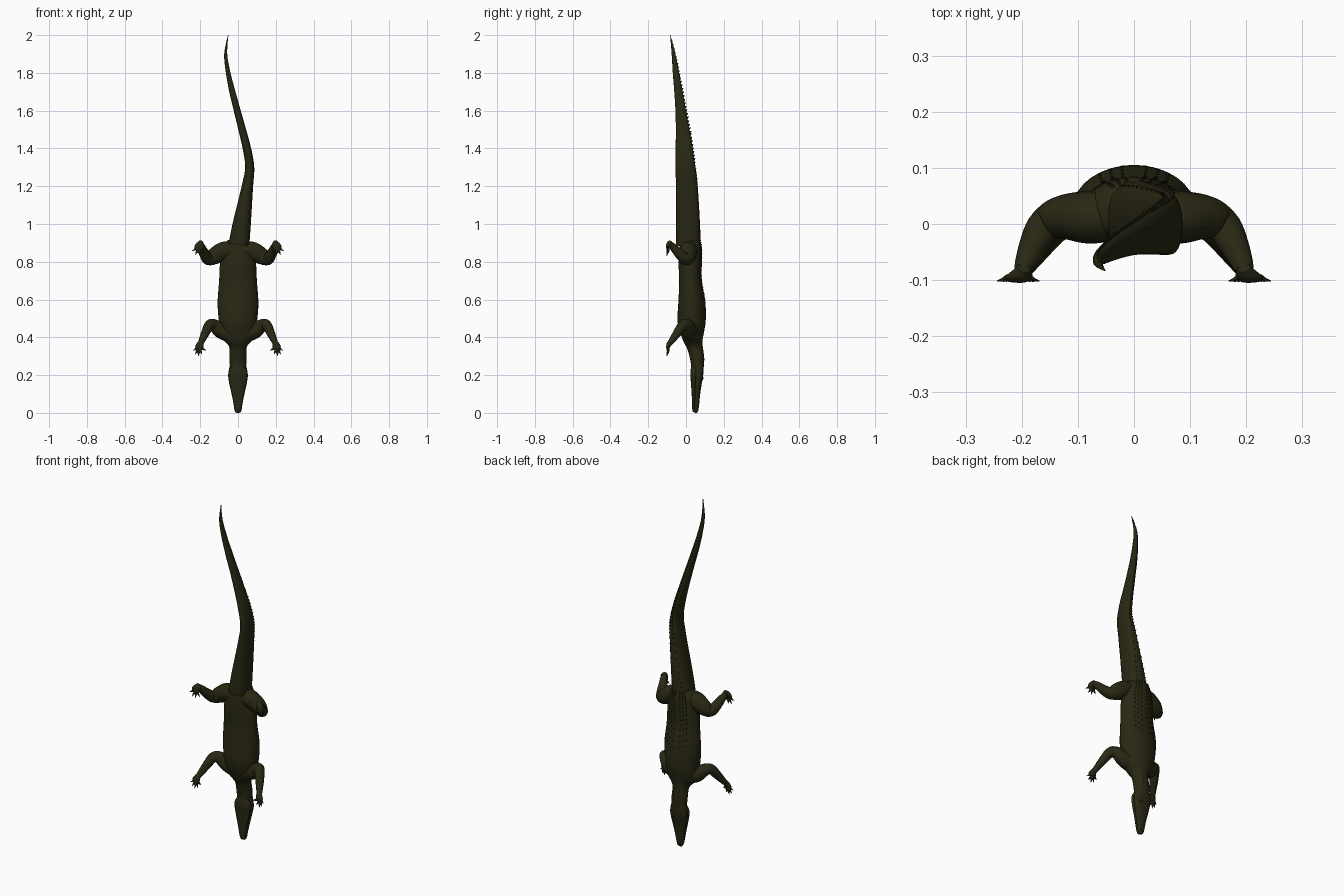
import bpy, bmesh, math
from mathutils import Vector

cube = bpy.data.objects.get("Cube")
if cube:
    bpy.data.objects.remove(cube, do_unlink=True)


def make_material(name, colour):
    mat = bpy.data.materials.new(name)
    mat.use_nodes = True
    mat.diffuse_color = colour
    mat.node_tree.nodes["Principled BSDF"].inputs["Base Color"].default_value = colour
    return mat


olive = make_material("dark olive skin", (.022, .021, .007, 1))
dark = make_material("dark claw", (.012, .011, .005, 1))


def sample(stations, t):
    """Smooth interpolation of (x, y, z, half width, half depth) stations."""
    last = len(stations) - 1
    i = min(int(t), last - 1)
    f = t - i
    picks = [stations[max(0, min(last, i + k))] for k in (-1, 0, 1, 2)]
    out = []
    for a, b, c, d in zip(*picks):
        out.append(b + f * ((c - a) + f * (2 * a - 5 * b + 4 * c - d + f * (3 * (b - c) + d - a))) / 2)
    return out


def frame(stations, t):
    """Centre, side axis, back axis and radii at parameter t."""
    last = len(stations) - 1
    p = sample(stations, t)
    ahead = Vector(sample(stations, min(last, t + .05))[:3])
    behind = Vector(sample(stations, max(0, t - .05))[:3])
    along = (ahead - behind).normalized()
    back = Vector((0, 1, 0))
    back = (back - along * back.dot(along)).normalized()
    return Vector(p[:3]), back.cross(along), back, max(p[3], .0008), max(p[4], .0008)


def surface(stations, t, angle, power=1):
    """Point and outward direction; angle is measured from the back."""
    c, side, back, rx, ry = frame(stations, t)
    s, k = math.sin(angle), math.cos(angle)
    ex = math.copysign(abs(s) ** power, s) * rx
    ey = math.copysign(abs(k) ** power, k) * ry
    return c + side * ex + back * ey, (side * s / rx + back * k / ry).normalized()


def add_loft(bm, stations, sides=20, steps=4, power=1):
    rings = []
    count = (len(stations) - 1) * steps
    for j in range(count + 1):
        rings.append([bm.verts.new(surface(stations, j / steps, math.tau * k / sides, power)[0])
                      for k in range(sides)])
    for low, high in zip(rings, rings[1:]):
        for k in range(sides):
            n = (k + 1) % sides
            bm.faces.new((low[k], low[n], high[n], high[k]))
    bm.faces.new(rings[0])
    bm.faces.new(rings[-1])


def finish(bm, name, mat, smooth=True):
    bmesh.ops.recalc_face_normals(bm, faces=bm.faces)
    mesh = bpy.data.meshes.new(name)
    bm.to_mesh(mesh)
    bm.free()
    mesh.materials.append(mat)
    obj = bpy.data.objects.new(name, mesh)
    bpy.context.collection.objects.link(obj)
    if smooth:
        bpy.ops.object.select_all(action='DESELECT')
        obj.select_set(True)
        bpy.context.view_layer.objects.active = obj
        bpy.ops.object.shade_smooth_by_angle(angle=math.radians(50))
    return obj


def loft(name, stations, mat=olive, **options):
    bm = bmesh.new()
    add_loft(bm, stations, **options)
    return finish(bm, name, mat)


def ball(name, centre, size):
    bm = bmesh.new()
    bmesh.ops.create_uvsphere(bm, u_segments=14, v_segments=8, radius=1)
    bmesh.ops.scale(bm, vec=size, verts=bm.verts)
    bmesh.ops.translate(bm, vec=centre, verts=bm.verts)
    return finish(bm, name, olive)


# Torso with neck
torso = [(0, .06, .2, .04, .028), (0, .06, .28, .045, .037), (0, .047, .35, .047, .042),
         (0, .036, .4, .085, .056), (0, .03, .48, .1, .074), (0, .031, .58, .108, .072),
         (0, .024, .7, .1, .06), (0, .022, .8, .095, .062), (0, .024, .87, .085, .06),
         (0, .024, .91, .06, .05), (0, .024, .92, .02, .02)]
loft("torso", torso, sides=32, steps=5)

# Tail sweeping to one side and then the other
tail = [(.005, .012, .89, .055, .066), (.02, .01, 1, .048, .064), (.05, .004, 1.2, .03, .058),
        (.062, -.003, 1.3, .024, .052), (.047, -.01, 1.4, .022, .045), (.022, -.018, 1.5, .02, .036),
        (-.004, -.028, 1.6, .018, .028), (-.03, -.04, 1.7, .016, .022), (-.052, -.053, 1.8, .012, .017),
        (-.065, -.066, 1.9, .008, .01), (-.052, -.083, 2, .001, .001)]
loft("tail", tail, sides=24, steps=5, power=.85)

# Head: upper snout and a narrower lower jaw
skull = [(0, .05, 0, .008, .005), (0, .052, .012, .018, .012), (0, .056, .05, .024, .014),
         (0, .059, .1, .034, .016), (0, .063, .16, .047, .021), (0, .067, .2, .052, .024),
         (0, .066, .24, .046, .028), (0, .062, .28, .035, .028)]
loft("upper_head", skull, sides=24, power=.85)
jaw = [(0, .042, .004, .006, .004), (0, .041, .02, .016, .008), (0, .041, .1, .032, .011),
       (0, .042, .17, .047, .017), (0, .044, .215, .05, .021), (0, .047, .25, .03, .018)]
loft("lower_jaw", jaw, sides=24, power=.9)
for sign, label in ((1, "left"), (-1, "right")):
    ball(label + "_eye", (sign * .024, .082, .185), (.01, .01, .015))
    ball(label + "_nostril", (sign * .007, .062, .018), (.005, .005, .007))


# Legs, feet, toes and claws, built on the left and mirrored
def leg(name, bones, foot, toe_tips, claw):
    for sign, label in ((1, "left"), (-1, "right")):
        def flip(p):
            return (sign * p[0],) + tuple(p[1:])
        prefix = label + "_" + name
        loft(prefix + "_leg", [flip(p) for p in bones], sides=18, steps=5)
        loft(prefix + "_foot", [flip(p) for p in foot], sides=14)
        toes, claws = bmesh.new(), bmesh.new()
        base = Vector(foot[-2][:3])
        for tip in toe_tips:
            tip = Vector(tip)
            mid = base.lerp(tip, .55) + Vector((0, .004, 0))
            end = tip + (tip - base).normalized() * claw
            add_loft(toes, [flip((*base, .008, .007)), flip((*mid, .007, .006)),
                            flip((*tip, .004, .004))], sides=8, steps=3)
            add_loft(claws, [flip((*mid.lerp(tip, .8), .004, .004)), flip((*end, .0008, .0008))],
                     sides=6, steps=2)
        finish(toes, prefix + "_toes", olive)
        finish(claws, prefix + "_claws", dark)


leg("front",
    [(.05, .025, .42, .045, .045), (.09, .02, .435, .042, .04), (.125, .008, .462, .034, .032),
     (.15, -.015, .465, .028, .028), (.172, -.045, .425, .023, .023), (.195, -.08, .375, .016, .015),
     (.2, -.088, .36, .012, .01)],
    [(.192, -.08, .385, .01, .009), (.2, -.09, .365, .018, .013), (.206, -.096, .345, .022, .009),
     (.208, -.098, .335, .012, .005)],
    [(.178, -.1, .335), (.194, -.1, .318), (.209, -.1, .31), (.222, -.1, .318), (.229, -.1, .335)], .01)
leg("hind",
    [(.04, .015, .865, .045, .045), (.08, .012, .855, .05, .047), (.125, .012, .83, .045, .04),
     (.158, -.003, .815, .033, .032), (.177, -.035, .842, .027, .026), (.194, -.072, .882, .019, .019),
     (.2, -.088, .897, .013, .012)],
    [(.196, -.078, .905, .012, .012), (.2, -.09, .893, .02, .014), (.208, -.096, .875, .024, .009),
     (.212, -.098, .86, .014, .005)],
    [(.185, -.1, .852), (.205, -.1, .842), (.222, -.1, .845), (.234, -.1, .862)], .011)


# Raised scutes along the back and the tail crest
def add_scute(bm, stations, t, angle, width, length, height):
    p, out = surface(stations, t, angle)
    side = out.cross(Vector((0, 0, 1))).normalized()
    along = side.cross(out).normalized()
    root = p - out * .004
    corners = [bm.verts.new(root + side * a * width + along * b * length)
               for a, b in ((1, 0), (0, 1), (-1, 0), (0, -1))]
    tip = bm.verts.new(p + out * height + along * length * .8)
    for k in range(4):
        bm.faces.new((corners[k], corners[(k + 1) % 4], tip))
    bm.faces.new(corners)


bm = bmesh.new()
for row in (-3, -2, -1, 1, 2, 3):
    for k in range(15):
        t = 5 + k * .27 + abs(row) * .08
        if t < 8.9:
            add_scute(bm, torso, t, row * .2, .006, .009, .004)
for sign in (-1, 1):
    for k in range(4):
        add_scute(bm, torso, 1 + k * .25, sign * .35, .008, .009, .004)
finish(bm, "back_scutes", olive, smooth=False)

bm = bmesh.new()
for k in range(24):
    for sign in (-1, 1):
        add_scute(bm, tail, .3 + k * .19, sign * (.6 - k * .024), .006, .012, .007)
for k in range(26):
    add_scute(bm, tail, 4.8 + k * .19, 0, .004, .01, .01 - k * .0003)
finish(bm, "tail_crest", olive, smooth=False)
